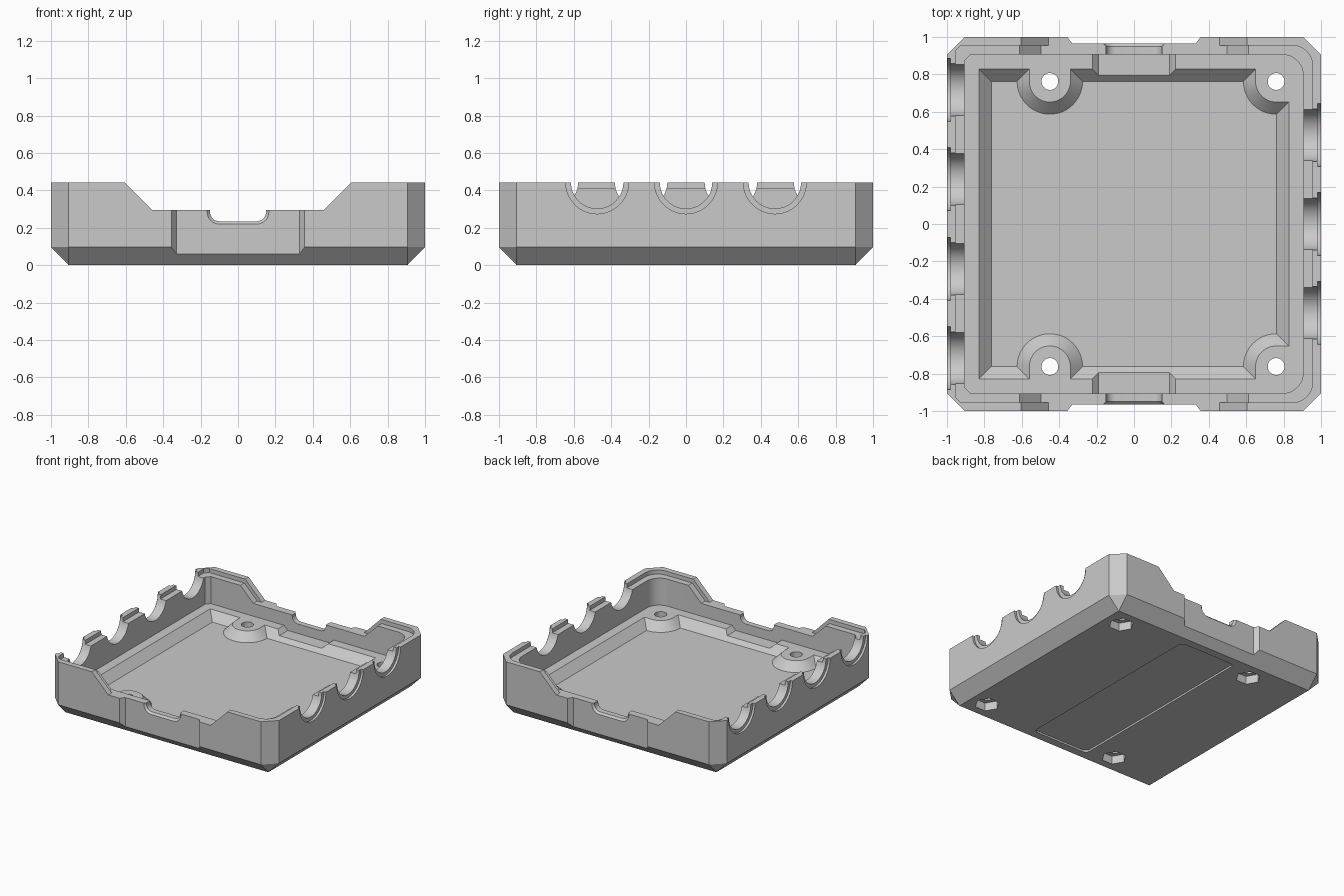
import bpy, bmesh, math

if "Cube" in bpy.data.objects:
    bpy.data.objects.remove(bpy.data.objects["Cube"], do_unlink=True)

COLOUR = (0.59, 0.59, 0.59, 1)
grey = bpy.data.materials.new("plain grey")
grey.use_nodes = True
grey.diffuse_color = COLOUR
grey.node_tree.nodes["Principled BSDF"].inputs["Base Color"].default_value = COLOUR


def hull(name, points):
    """Convex solid around the given points."""
    bm = bmesh.new()
    for p in points:
        bm.verts.new(p)
    out = bmesh.ops.convex_hull(bm, input=bm.verts)
    spare = {g for g in out["geom_interior"] + out["geom_unused"] if isinstance(g, bmesh.types.BMVert)}
    bmesh.ops.delete(bm, geom=list(spare), context="VERTS")
    bmesh.ops.dissolve_limit(bm, angle_limit=0.01, verts=bm.verts, edges=bm.edges)
    bmesh.ops.recalc_face_normals(bm, faces=bm.faces)
    mesh = bpy.data.meshes.new(name)
    bm.to_mesh(mesh)
    bm.free()
    mesh.materials.append(grey)
    ob = bpy.data.objects.new(name, mesh)
    bpy.context.collection.objects.link(ob)
    return ob


def cut(target, cutter):
    """Subtract the cutter, then remove it."""
    bpy.context.view_layer.objects.active = target
    mod = target.modifiers.new("cut", "BOOLEAN")
    mod.operation, mod.solver, mod.object = "DIFFERENCE", "EXACT", cutter
    bpy.ops.object.modifier_apply(modifier=mod.name)
    bpy.data.objects.remove(cutter, do_unlink=True)


def prism(outline, z0, z1):
    return [(x, y, z) for x, y in outline for z in (z0, z1)]


def ring(x, y, r, n=48):
    return [(x + r * math.cos(math.tau * i / n), y + r * math.sin(math.tau * i / n)) for i in range(n)]


def rect(x0, x1, y0, y1):
    return [(x, y) for x in (x0, x1) for y in (y0, y1)]


def inner_outline(h):
    """Chamfered corners on one side, rounded corners on the other."""
    c, r = 0.03, 0.11
    pts = []
    for s in (-1, 1):
        pts += [(-h, s * (h - c)), (-h + c, s * h)]
        pts += ring(h - r, s * (h - r), r)
    return pts


def mirrored(points, s):
    return [(x, s * y, z) for x, y, z in points]


TOP, STEP, DIP, LEDGE, FLOOR = 0.443, 0.41, 0.295, 0.192, 0.127
RUN = LEDGE - FLOOR
OVER = 0.02
EDGE = 0.905

# Outer shell with chamfered corners and bottom edges
octagon = rect(-1, 1, -EDGE, EDGE) + rect(-EDGE, EDGE, -1, 1)
tray = hull("enclosure_tray", prism(octagon, 0.097, TOP) + [(x, y, 0) for x, y in rect(-EDGE, EDGE, -EDGE, EDGE)])

# Main cavity and the rebate around the rim
cut(tray, hull("cavity", prism(inner_outline(EDGE), LEDGE, 1)))
cut(tray, hull("rebate", prism(inner_outline(0.955), STEP, 1)))

# Sunken floor with sloping sides, leaving four screw pads
a, b = 0.763, 0.763 + RUN + OVER
well = hull("well", [(x, y, FLOOR) for x, y in rect(-a, a, -a, a)]
            + [(x, y, LEDGE + OVER) for x, y in rect(-b, b, -b, b)])
screws = [(x, y) for x in (-0.45, 0.76) for y in (-0.762, 0.762)]
for x, y in screws:
    shifts = [(0, 0), (0, math.copysign(0.3, y))]
    if x > 0:
        shifts += [(0.3, 0), (0.3, math.copysign(0.3, y))]
    pad = []
    for dx, dy in shifts:
        for z, r in ((FLOOR - OVER, 0.11 + RUN + OVER), (LEDGE + 2 * OVER, 0.11 - 2 * OVER)):
            pad += [(px, py, z) for px, py in ring(x + dx, y + dy, r)]
    cut(well, hull("pad", pad))
cut(tray, well)

# Screw holes with hexagonal nut pockets underneath
for x, y in screws:
    cut(tray, hull("screw_hole", prism(ring(x, y, 0.045, 32), -1, 1)))
    cut(tray, hull("nut_pocket", prism(ring(x, y, 0.092, 6), -1, 0.065)))

# Shallow label recess in the underside
label = [p for x, y in rect(-0.21, 0.21, -0.8, 0.8) for p in ring(x, y, 0.04, 24)]
cut(tray, hull("label_recess", prism(label, -1, 0.015)))


def slot(half, low, r):
    """Round-bottomed slot section, open at the top."""
    return [p for k in (-1, 1) for p in ring(k * (half - r), low + r, r, 32) + [(k * half, 1)]]


def dip(half):
    return [(k * w, z) for k in (-1, 1) for w, z in ((half, DIP), (half + 1 - DIP, 1))]


# Front and back: lowered wall, outer recess, inner relief and flared connector slot
recess = [(k * w, y) for k in (-1, 1) for w, y in ((0.33, 0.965), (0.395, 1.05))]
relief = [(k * w, z) for k in (-1, 1) for w, z in ((0.19, LEDGE - 0.033), (0.24, LEDGE + 0.017))]
for s in (-1, 1):
    def side_cut(name, section0, y0, section1, y1):
        points = [(x, y0, z) for x, z in section0] + [(x, y1, z) for x, z in section1]
        cut(tray, hull(name, mirrored(points, s)))

    side_cut("wall_dip", dip(0.457), 0.8, dip(0.457), 1.1)
    side_cut("rebate_dip", dip(0.497), 0.8, dip(0.497), 0.955)
    cut(tray, hull("outer_recess", mirrored(prism(recess, -1, 1), s)))
    side_cut("ledge_relief", relief, 0.7, relief, EDGE)
    narrow = slot(0.15, 0.235, 0.05)
    side_cut("connector_slot", narrow, 0.8, narrow, 1.1)
    side_cut("connector_flare", narrow, 0.95, slot(0.18, 0.205, 0.08), 0.98)

# Stepped semicircular cable openings: four on one side, three on the other
for s, centres in ((-1, (-0.717, -0.24, 0.24, 0.717)), (1, (-0.475, 0, 0.475))):
    for y in centres:
        for r, x0 in ((0.14, 0.8), (0.168, 0.982)):
            arc = ring(y, TOP, r, 64)
            cut(tray, hull("cable_opening", [(s * x, py, pz) for py, pz in arc for x in (x0, 1.1)]))

bpy.ops.object.select_all(action="DESELECT")
tray.select_set(True)
bpy.context.view_layer.objects.active = tray
bpy.ops.object.shade_smooth_by_angle(angle=math.radians(20))
